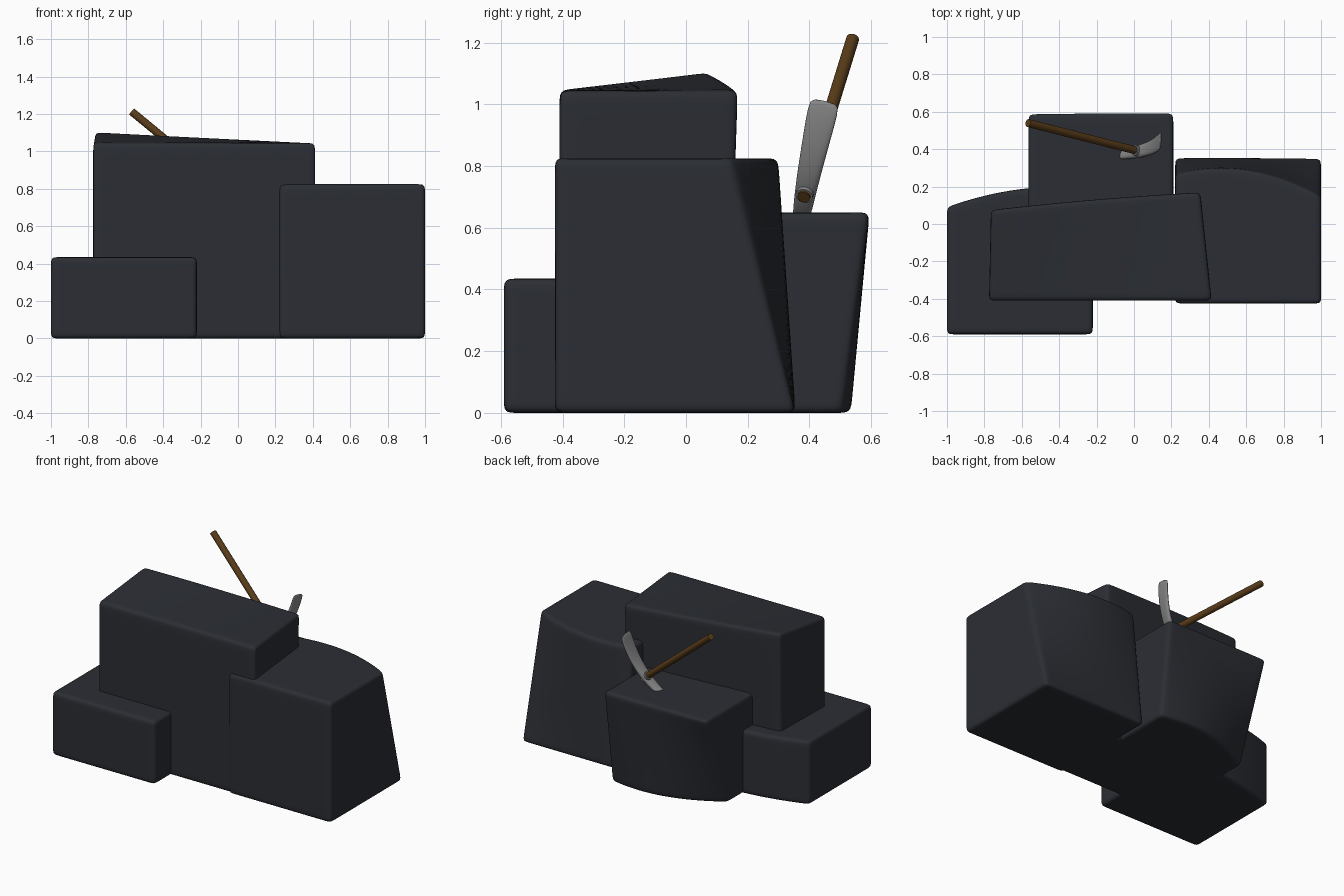
import bpy, bmesh, math
from mathutils import Vector, Matrix

if "Cube" in bpy.data.objects:
    bpy.data.objects.remove(bpy.data.objects["Cube"])


def material(name, rgb):
    m = bpy.data.materials.new(name)
    m.diffuse_color = (*rgb, 1)
    m.use_nodes = True
    m.node_tree.nodes["Principled BSDF"].inputs["Base Color"].default_value = m.diffuse_color
    return m


STONE = material("dark_stone", (0.024, 0.027, 0.034))
WOOD = material("wood", (0.10, 0.045, 0.010))
STEEL = material("steel", (0.25, 0.25, 0.25))


def finish(name, bm, mat, subdiv=0):
    bmesh.ops.recalc_face_normals(bm, faces=bm.faces)
    me = bpy.data.meshes.new(name)
    bm.to_mesh(me)
    bm.free()
    me.materials.append(mat)
    ob = bpy.data.objects.new(name, me)
    bpy.context.collection.objects.link(ob)
    for o in bpy.context.selected_objects:
        o.select_set(False)
    ob.select_set(True)
    bpy.context.view_layer.objects.active = ob
    if subdiv:
        ob.modifiers.new("Subdivision", 'SUBSURF').levels = subdiv
        ob.modifiers["Subdivision"].render_levels = subdiv
        bpy.ops.object.shade_smooth()
    else:
        bpy.ops.object.shade_smooth_by_angle(angle=math.radians(40))
    return ob


def rock(name, lo, hi, moved=None, bulge=(0, 0)):
    """Rounded box. moved shifts corners keyed by (u, v, w) in 0/1;
    bulge pushes the middle of the back face out at (bottom, top)."""
    lo, hi, moved = Vector(lo), Vector(hi), moved or {}
    size = hi - lo
    params = []
    for s in size:
        e = 0.045 / s
        params.append([0, e, 0.25, 0.5, 0.75, 1 - e, 1])

    def place(p):
        u, v, w = p
        q = Vector(lo[i] + size[i] * p[i] for i in range(3))
        for (a, b, c), off in moved.items():
            k = (u if a else 1 - u) * (v if b else 1 - v) * (w if c else 1 - w)
            q += k * Vector(off)
        q.y += 4 * u * (1 - u) * v * (bulge[0] * (1 - w) + bulge[1] * w)
        return q

    bm = bmesh.new()
    for axis in range(3):
        a, b = (axis + 1) % 3, (axis + 2) % 3
        for end in (0, 1):
            for i in range(6):
                for j in range(6):
                    vs = []
                    for di, dj in ((0, 0), (1, 0), (1, 1), (0, 1)):
                        p = [0, 0, 0]
                        p[axis] = end
                        p[a], p[b] = params[a][i + di], params[b][j + dj]
                        vs.append(bm.verts.new(place(p)))
                    bm.faces.new(vs)
    bmesh.ops.remove_doubles(bm, verts=bm.verts, dist=1e-4)
    return finish(name, bm, STONE, 2)


# Rocks
rock("low_rock", (-1, -0.59, 0), (-0.22, 0.19, 0.435),
     {(0, 1, 0): (0, -0.10, 0), (0, 1, 1): (0, -0.10, 0)}, (0.05, 0.05))
rock("tall_rock", (-0.775, -0.41, 0), (0.415, 0.165, 1.045),
     {(0, 1, 1): (0.01, -0.09, 0.06), (1, 1, 1): (-0.06, 0.005, 0),
      (0, 1, 0): (0.01, -0.10, 0), (1, 1, 0): (-0.06, -0.03, 0)}, (0, 0.01))
rock("right_rock", (0.22, -0.425, 0), (1, 0.355, 0.825),
     {(0, 1, 1): (0, -0.09, 0), (1, 1, 1): (0, -0.21, 0)}, (0, 0.09))
rock("back_rock", (-0.565, -0.18, 0), (0.21, 0.595, 0.65),
     {(1, 1, 0): (0, -0.09, 0), (0, 1, 0): (0, -0.25, 0)}, (0.10, 0))

# Pickaxe frame: d runs down the handle, h along the head, w across it
eye = Vector((0.03, 0.388, 0.72))
grip = Vector((-0.567, 0.54, 1.212))
d = (eye - grip).normalized()
h = Vector((0.645, 0.14, 0.75))
h = (h - h.dot(d) * d).normalized()
w = d.cross(h)


def rod(name, a, b, r, mat):
    bm = bmesh.new()
    bmesh.ops.create_cone(bm, cap_ends=True, segments=24, radius1=r,
                          radius2=r, depth=(b - a).length)
    rot = (b - a).to_track_quat('Z', 'Y').to_matrix().to_4x4()
    bmesh.ops.transform(bm, verts=bm.verts,
                        matrix=Matrix.Translation((a + b) / 2) @ rot)
    return finish(name, bm, mat)


rod("pickaxe_handle", grip, eye + d * 0.035, 0.021, WOOD)
rod("pickaxe_collar", eye - d * 0.035, eye + d * 0.028, 0.028, STEEL)

# Curved head: (along h, along d, half width, half thickness)
stations = [(-0.34, -0.11, 0.008, 0.006), (-0.2, -0.035, 0.024, 0.014),
            (-0.08, -0.004, 0.032, 0.018), (0, 0, 0.036, 0.022),
            (0.08, -0.008, 0.040, 0.018), (0.19, -0.045, 0.046, 0.014),
            (0.28, -0.095, 0.052, 0.009), (0.30, -0.108, 0.044, 0.005)]
bm = bmesh.new()
rings = []
for sh, sd, hw, ht in stations:
    c = eye + h * sh + d * sd
    ring = []
    for k in range(12):
        t = math.tau * k / 12
        x, y = (math.copysign(abs(f) ** 0.7, f) for f in (math.cos(t), math.sin(t)))
        ring.append(bm.verts.new(c + w * hw * x + d * ht * y))
    rings.append(ring)
for r0, r1 in zip(rings, rings[1:]):
    for k in range(12):
        bm.faces.new((r0[k], r0[(k + 1) % 12], r1[(k + 1) % 12], r1[k]))
bm.faces.new(rings[0])
bm.faces.new(rings[-1])
finish("pickaxe_head", bm, STEEL, 1)
